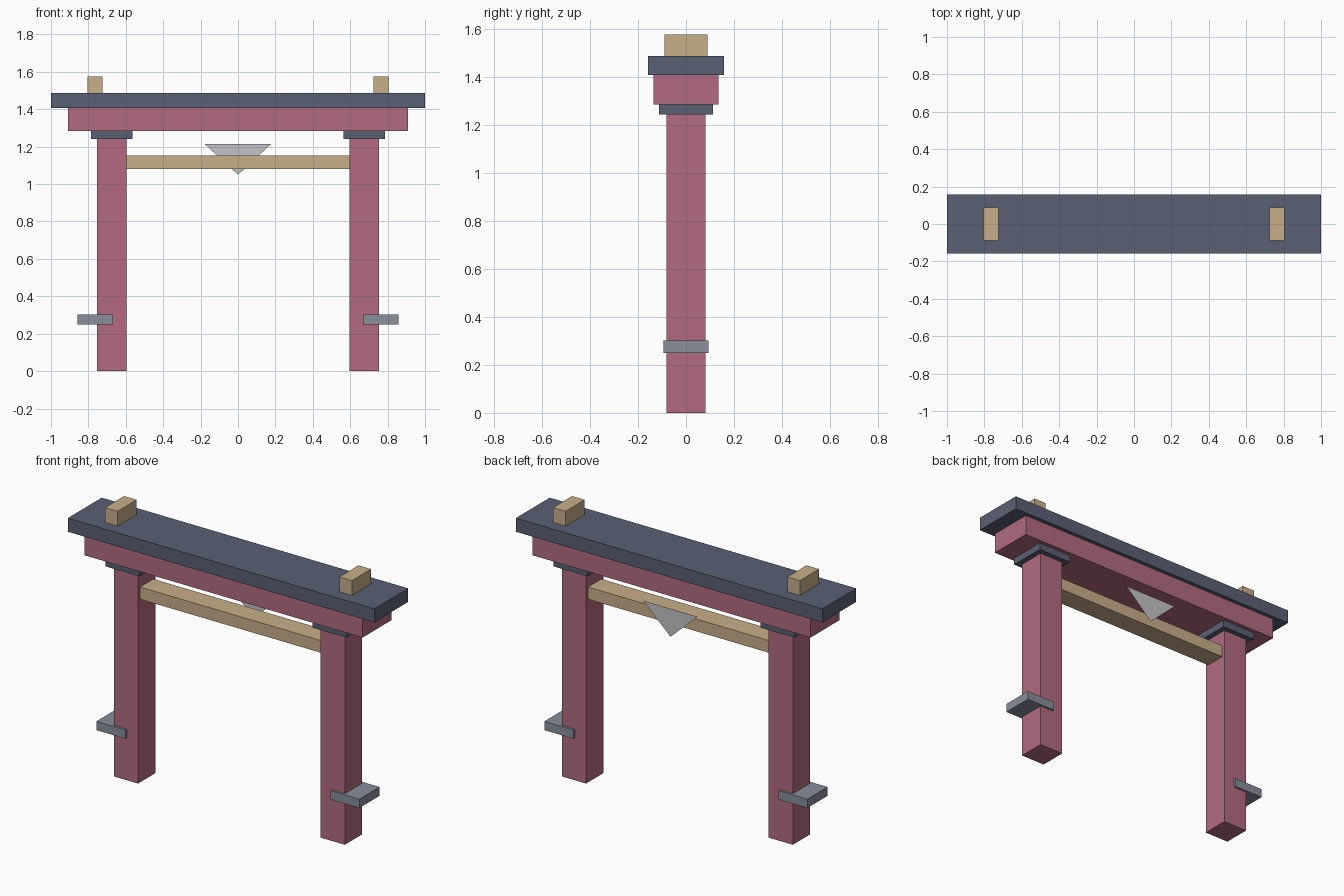
import bpy

if "Cube" in bpy.data.objects:
    bpy.data.objects.remove(bpy.data.objects["Cube"])


def material(name, rgb):
    """Flat material from 0-255 sRGB, stored as linear."""
    lin = [((c / 255 + 0.055) / 1.055) ** 2.4 for c in rgb]
    m = bpy.data.materials.new(name)
    m.diffuse_color = (*lin, 1)
    m.use_nodes = True
    m.node_tree.nodes["Principled BSDF"].inputs["Base Color"].default_value = m.diffuse_color
    return m


RED = material("faded red", (178, 107, 128))
SLATE = material("slate blue", (90, 96, 117))
WOOD = material("light wood", (200, 175, 138))
STONE = material("stone grey", (136, 142, 154))
PALE = material("pale grey", (196, 194, 198))


def mesh_object(name, verts, faces, mat):
    me = bpy.data.meshes.new(name)
    me.from_pydata(verts, [], faces)
    me.materials.append(mat)
    ob = bpy.data.objects.new(name, me)
    bpy.context.collection.objects.link(ob)
    return ob


def box(name, x0, x1, half_y, z0, z1, mat):
    """Box centred on y = 0."""
    verts = [(x, y, z) for x in (x0, x1) for y in (-half_y, half_y) for z in (z0, z1)]
    faces = [(0, 1, 3, 2), (4, 6, 7, 5), (0, 4, 5, 1),
             (2, 3, 7, 6), (0, 2, 6, 4), (1, 5, 7, 3)]
    return mesh_object(name, verts, faces, mat)


# Paired parts: post, post cap, low bracket and roof block
pairs = [
    ("post", 0.596, 0.754, 0.081, 0.0, 1.242, RED),
    ("post_cap", 0.564, 0.786, 0.112, 1.242, 1.284, SLATE),
    ("bracket", 0.668, 0.858, 0.094, 0.25, 0.302, STONE),
    ("roof_block", 0.724, 0.805, 0.089, 1.487, 1.575, WOOD),
]
for name, a, b, hy, z0, z1, mat in pairs:
    box(name + "_right", a, b, hy, z0, z1, mat)
    box(name + "_left", -b, -a, hy, z0, z1, mat)

# Beams across the gate
box("crossbeam", -0.596, 0.596, 0.062, 1.08, 1.152, WOOD)
box("lintel", -0.908, 0.908, 0.135, 1.284, 1.407, RED)
box("roof_slab", -1.0, 1.0, 0.158, 1.407, 1.487, SLATE)

# Flat hanging triangle behind the crossbeam
mesh_object("hanging_triangle",
            [(-0.178, 0.145, 1.215), (0.178, 0.145, 1.215), (0, 0.145, 1.05)],
            [(0, 1, 2)], PALE)
